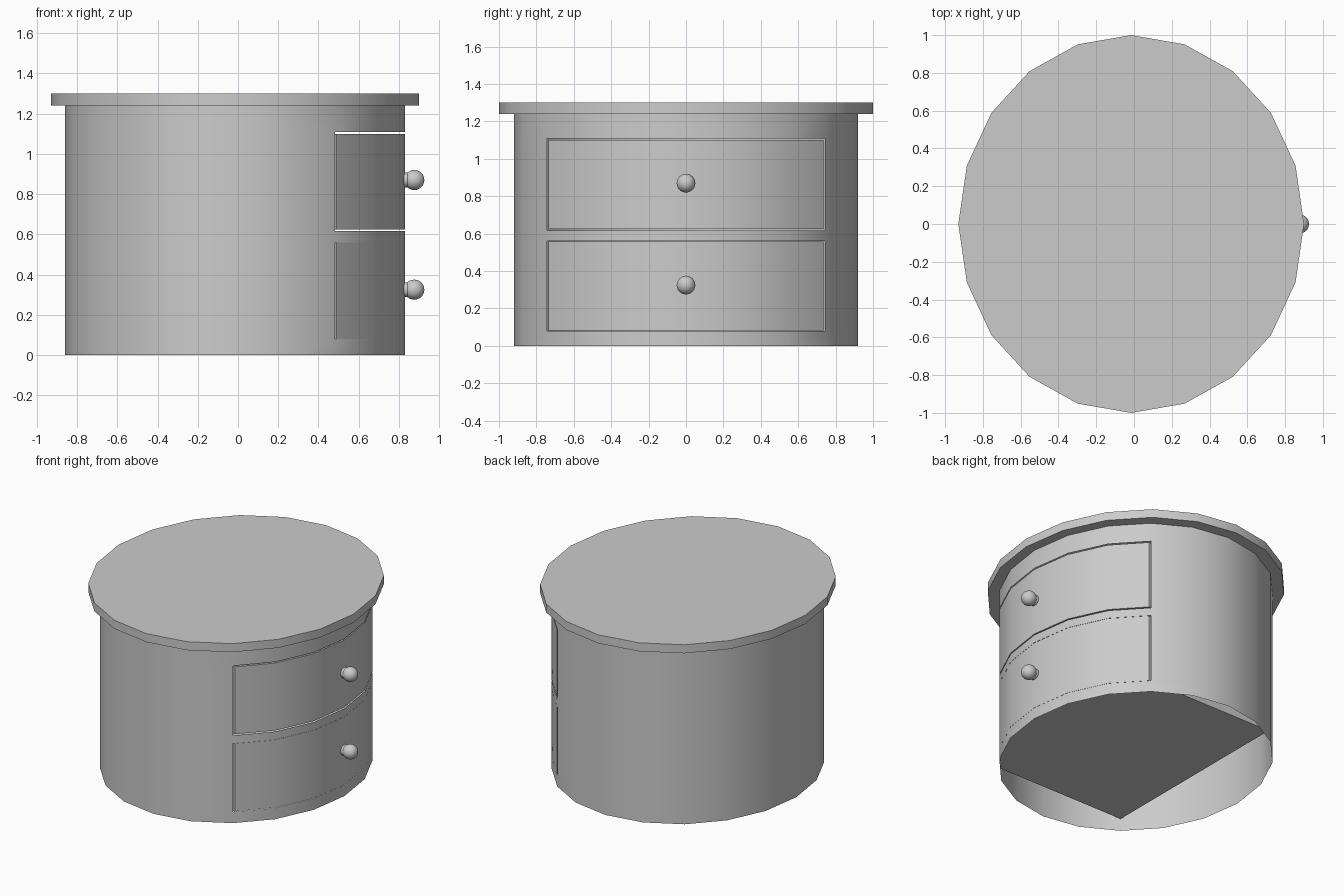
import bpy, bmesh
from math import sin, cos, radians
from mathutils import Vector, Matrix

if "Cube" in bpy.data.objects:
    bpy.data.objects.remove(bpy.data.objects["Cube"])

CX, SIDES = -0.015, 20
RX, RY = 0.845, 0.92


def rim(i, rx=RX, ry=RY):
    a = radians(360 / SIDES * i)
    return Vector((CX + rx * cos(a), ry * sin(a), 0))


def finish(bm, name):
    bmesh.ops.recalc_face_normals(bm, faces=bm.faces)
    mesh = bpy.data.meshes.new(name)
    bm.to_mesh(mesh)
    bm.free()
    ob = bpy.data.objects.new(name, mesh)
    bpy.context.collection.objects.link(ob)
    bpy.ops.object.select_all(action='DESELECT')
    ob.select_set(True)
    bpy.context.view_layer.objects.active = ob
    bpy.ops.object.shade_smooth_by_angle(angle=radians(35))
    return ob


def prism(name, outline, z0, z1):
    bm = bmesh.new()
    face = bm.faces.new([bm.verts.new((p.x, p.y, z0)) for p in outline])
    top = bmesh.ops.extrude_face_region(bm, geom=[face], use_keep_orig=True)
    verts = [g for g in top["geom"] if isinstance(g, bmesh.types.BMVert)]
    bmesh.ops.translate(bm, verts=verts, vec=(0, 0, z1 - z0))
    return finish(bm, name)


# Oval overhanging top
prism("table_top", [rim(i, 0.915, 1.0) for i in range(SIDES)], 1.24, 1.30)

# Thin open-bottomed shell with two drawer openings on the +x side
levels = [0, 0.08, 0.56, 0.617, 1.108, 1.24]
bm = bmesh.new()
rings = [[bm.verts.new(rim(i) + Vector((0, 0, z))) for i in range(SIDES)] for z in levels]
for k in range(len(levels) - 1):
    for i in range(SIDES):
        if k in (1, 3) and (i < 3 or i >= SIDES - 3):
            continue
        j = (i + 1) % SIDES
        bm.faces.new((rings[k][i], rings[k][j], rings[k + 1][j], rings[k + 1][i]))
finish(bm, "cabinet_shell")

# Drawers: square back, curved front flush with the shell
front = [rim(i) for i in range(-3, 4)]
front[0] = front[0].lerp(front[1], 0.045)
front[-1] = front[-1].lerp(front[-2], 0.045)
y = front[-1].y
outline = front + [Vector((-0.505, y, 0)), Vector((-0.505, -y, 0))]

for label, z0, z1, kz in (("lower", 0.081, 0.559, 0.325), ("upper", 0.625, 1.10, 0.87)):
    prism(label + "_drawer", outline, z0, z1)
    # Round knob on a short stem
    bm = bmesh.new()
    turn = Matrix.Rotation(radians(90), 4, 'Y')
    bmesh.ops.create_uvsphere(bm, u_segments=24, v_segments=14, radius=0.05,
                              matrix=Matrix.Translation((0.876, 0, kz)) @ turn)
    bmesh.ops.create_cone(bm, cap_ends=True, segments=24, radius1=0.037, radius2=0.037, depth=0.03,
                          matrix=Matrix.Translation((0.84, 0, kz)) @ turn)
    finish(bm, label + "_knob")
